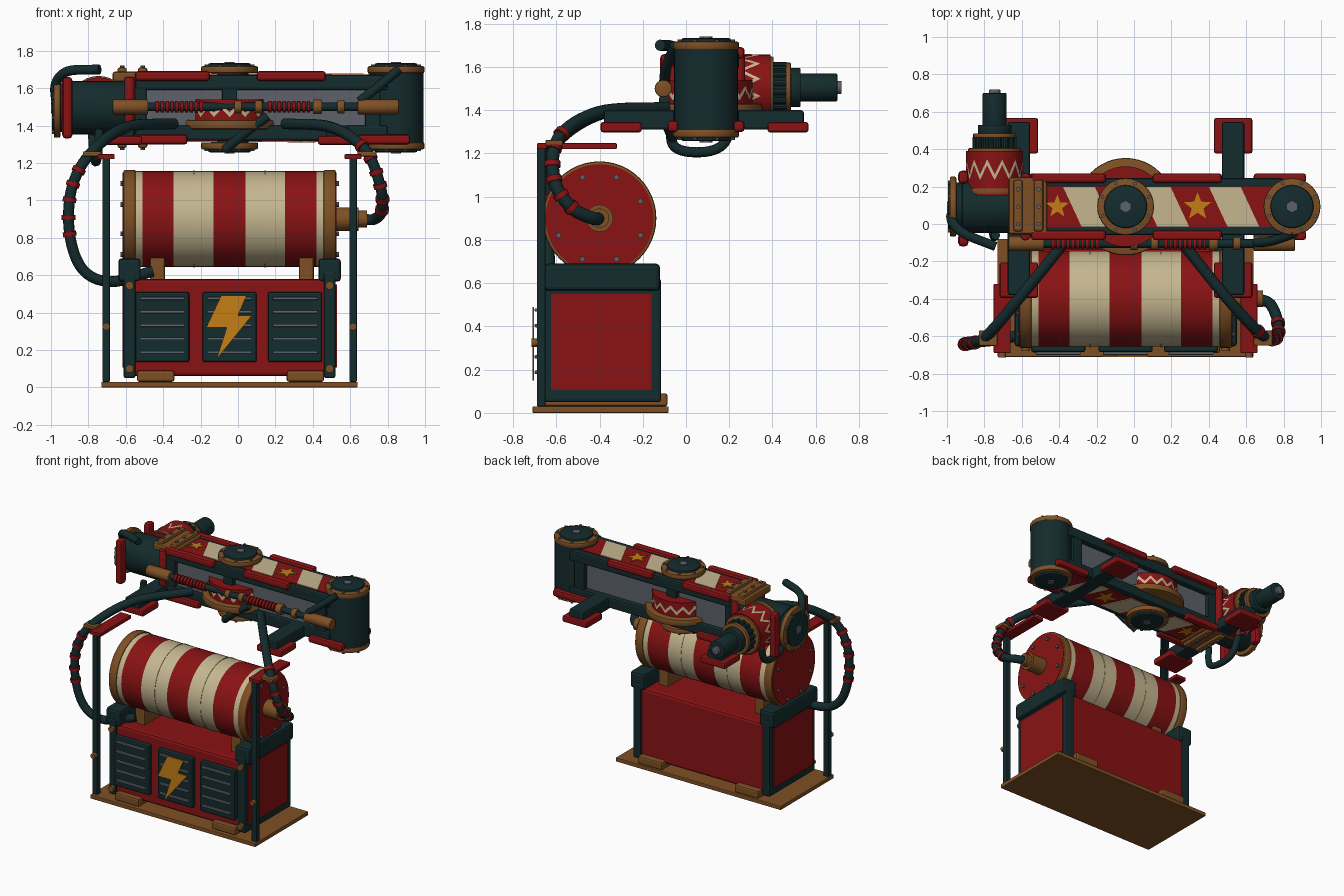
import bpy, bmesh, math
from mathutils import Vector, Matrix

if "Cube" in bpy.data.objects:
    bpy.data.objects.remove(bpy.data.objects["Cube"])


def material(name, *rgb):
    m = bpy.data.materials.new(name)
    m.use_nodes = True
    m.diffuse_color = (*rgb, 1)
    node = m.node_tree.nodes["Principled BSDF"]
    node.inputs["Base Color"].default_value = (*rgb, 1)
    node.inputs["Roughness"].default_value = 0.7
    return m


RED = material("red paint", 0.25, 0.006, 0.007)
CREAM = material("cream paint", 0.56, 0.47, 0.28)
DARK = material("dark teal metal", 0.007, 0.024, 0.026)
GREY = material("grey steel", 0.11, 0.12, 0.14)
BROWN = material("bronze", 0.21, 0.08, 0.018)
GOLD = material("gold", 0.55, 0.21, 0.008)
AXES = {"x": Vector((1, 0, 0)), "y": Vector((0, 1, 0)), "z": Vector((0, 0, 1))}


def finish(name, bm, mat, smooth=False):
    bmesh.ops.recalc_face_normals(bm, faces=bm.faces[:])
    me = bpy.data.meshes.new(name)
    bm.to_mesh(me)
    bm.free()
    me.materials.append(mat)
    ob = bpy.data.objects.new(name, me)
    bpy.context.collection.objects.link(ob)
    if smooth:
        bpy.ops.object.select_all(action="DESELECT")
        ob.select_set(True)
        bpy.context.view_layer.objects.active = ob
        bpy.ops.object.shade_smooth_by_angle(angle=math.radians(40))
    return ob


def box(name, mat, x0, x1, y0, y1, z0, z1, bevel=0.012):
    bm = bmesh.new()
    mid = Vector((x0 + x1, y0 + y1, z0 + z1)) / 2
    size = Matrix.Diagonal((x1 - x0, y1 - y0, z1 - z0, 1))
    bmesh.ops.create_cube(bm, size=1, matrix=Matrix.Translation(mid) @ size)
    if bevel:
        bmesh.ops.bevel(bm, geom=bm.edges[:], offset=bevel, segments=2, affect="EDGES", profile=0.5)
    return finish(name, bm, mat)


def rod(name, mat, a, b, r, r2=None, sides=32, bevel=0.0):
    a, b = Vector(a), Vector(b)
    bm = bmesh.new()
    rot = (b - a).to_track_quat("Z", "Y").to_matrix().to_4x4()
    bmesh.ops.create_cone(bm, cap_ends=True, segments=sides, radius1=r, radius2=r if r2 is None else r2,
                          depth=(b - a).length, matrix=Matrix.Translation((a + b) / 2) @ rot)
    if bevel:
        rims = [e for e in bm.edges if any(len(f.verts) > 4 for f in e.link_faces)]
        bmesh.ops.bevel(bm, geom=rims, offset=bevel, segments=2, affect="EDGES", profile=0.5)
    return finish(name, bm, mat, sides > 8)


def disc(name, mat, center, axis, start, end, r, **kw):
    c, d = Vector(center), AXES[axis]
    return rod(name, mat, c + d * start, c + d * end, r, **kw)


def bolt_ring(name, mat, center, axis, offset, ring_r, count, size=0.013, height=0.012):
    d = AXES[axis]
    u = Vector((d.y, d.z, d.x))
    v = d.cross(u)
    for i in range(count):
        t = math.tau * (i + 0.5) / count
        p = Vector(center) + d * offset + (u * math.cos(t) + v * math.sin(t)) * ring_r
        rod(name, mat, p - d * height, p + d * height, size, sides=8)


def plate(name, mat, points, depth):
    bm = bmesh.new()
    f = bm.faces.new([bm.verts.new(p) for p in points])
    ext = bmesh.ops.extrude_face_region(bm, geom=[f])["geom"]
    bmesh.ops.translate(bm, vec=depth, verts=[g for g in ext if isinstance(g, bmesh.types.BMVert)])
    return finish(name, bm, mat)


def spline(pts, steps=8):
    p = [Vector(q) for q in pts]
    p = [2 * p[0] - p[1]] + p + [2 * p[-1] - p[-2]]
    out = []
    for a, b, c, d in zip(p, p[1:], p[2:], p[3:]):
        for i in range(steps):
            t = i / steps
            out.append(0.5 * (2 * b + (c - a) * t + (2 * a - 5 * b + 4 * c - d) * t * t
                              + (3 * b - a - 3 * c + d) * t ** 3))
    return out + [p[-2]]


def hose(name, mat, pts, r, rings=()):
    path = spline(pts)
    cu = bpy.data.curves.new(name, "CURVE")
    cu.dimensions, cu.bevel_depth, cu.bevel_resolution, cu.use_fill_caps = "3D", r, 3, True
    sp = cu.splines.new("POLY")
    sp.points.add(len(path) - 1)
    for q, v in zip(sp.points, path):
        q.co = (*v, 1)
    sp.use_smooth = True
    cu.materials.append(mat)
    ob = bpy.data.objects.new(name, cu)
    bpy.context.collection.objects.link(ob)
    bpy.ops.object.select_all(action="DESELECT")
    ob.select_set(True)
    bpy.context.view_layer.objects.active = ob
    bpy.ops.object.convert(target="MESH")
    for k in rings:
        d = (path[k + 1] - path[k - 1]).normalized() * 0.013
        rod(name + "_ring", RED, path[k] - d, path[k] + d, r + 0.007, sides=16)


def zigzag(name, center, axis, low, high, width, r, count):
    d = AXES[axis]
    u = Vector((d.y, d.z, d.x))
    v = d.cross(u)
    bm = bmesh.new()
    pairs = []
    for i in range(count):
        t = math.tau * i / count
        p = Vector(center) + (u * math.cos(t) + v * math.sin(t)) * r + d * (high if i % 2 else low)
        pairs.append((bm.verts.new(p), bm.verts.new(p + d * width)))
    for (a, b), (c, e) in zip(pairs, pairs[1:] + pairs[:1]):
        bm.faces.new((a, c, e, b))
    finish(name, bm, CREAM)


# Base plate, feet and cabinet
box("base_plate", BROWN, -0.73, 0.64, -0.71, -0.08, 0, 0.03, 0.005)
box("cabinet", RED, -0.57, 0.48, -0.65, -0.13, 0.06, 0.58, 0.02)
for x in (-0.44, 0.36):
    box("foot", BROWN, x - 0.1, x + 0.1, -0.69, -0.085, 0.03, 0.09)
for x in (-0.43, 0.365):
    box("drum_saddle", BROWN, x - 0.04, x + 0.04, -0.55, -0.25, 0.56, 0.7)
for x, s in ((-0.58, -1), (0.49, 1)):
    box("end_frame", DARK, x - 0.032, x + 0.032, -0.66, -0.115, 0.05, 0.62)
    box("end_frame_cap", DARK, x - 0.06, x + 0.06, -0.655, -0.12, 0.565, 0.69, 0.018)
    xs = sorted((x, x + s * 0.038))
    box("end_panel", RED, *xs, -0.625, -0.16, 0.105, 0.55, 0)
    for z in (0.1, 0.545):
        disc("frame_bolt", BROWN, (x, -0.66, z), "y", -0.02, 0.01, 0.022, sides=16)

# Front vents with slats and lightning sign
for x in (-0.405, -0.045, 0.305):
    box("vent_panel", DARK, x - 0.145, x + 0.145, -0.685, -0.64, 0.135, 0.51)
    for i in range(5):
        box("vent_slat", GREY, x - 0.12, x + 0.12, -0.7, -0.68, 0.18 + i * 0.072, 0.195 + i * 0.072, 0.004)
zap = [(-0.09, 0.49), (0.045, 0.49), (0, 0.385), (0.075, 0.385), (-0.115, 0.15), (-0.06, 0.32), (-0.17, 0.32)]
plate("lightning_sign", GOLD, [(x, -0.702, z) for x, z in zap], (0, -0.009, 0))

# Posts with overhead arms
for x in (-0.705, 0.615):
    box("post", DARK, x - 0.02, x + 0.02, -0.69, -0.65, 0.03, 1.225, 0.004)
    box("post_arm", RED, x - 0.045, x + 0.045, -0.69, -0.32, 1.22, 1.247, 0.005)
    disc("post_bolt", BROWN, (x, -0.69, 0.325), "y", -0.025, 0.01, 0.02, sides=12)
    side = math.copysign(0.075, x)
    box("hose_clamp", BROWN, x + side - 0.05, x + side + 0.05, -0.65, -0.57, 1.235, 1.262, 0.005)

# Striped drum
DRUM = (0, -0.4, 0.9)
edges = [-0.55, -0.51, -0.345, -0.13, 0.04, 0.25, 0.42, 0.46]
for i, (a, b) in enumerate(zip(edges, edges[1:])):
    disc("drum_stripe", RED if i % 2 else CREAM, DRUM, "x", a, b, 0.256, sides=48)
for x in (-0.235, 0.145):
    disc("drum_seam", CREAM, DRUM, "x", x - 0.004, x + 0.004, 0.259, sides=48)
for x in (-0.58, 0.49):
    s = math.copysign(1, x)
    disc("drum_rim", BROWN, DRUM, "x", x - 0.033, x + 0.033, 0.263, sides=48, bevel=0.01)
    disc("drum_end", RED, DRUM, "x", *sorted((x, x + s * 0.037)), 0.25, sides=48)
    bolt_ring("drum_bolt", GREY, DRUM, "x", x + s * 0.037, 0.205, 8)
disc("drum_hub", BROWN, DRUM, "x", 0.52, 0.645, 0.063)
disc("drum_hub_tip", BROWN, DRUM, "x", 0.64, 0.69, 0.045)

# Supply hoses
hose("left_hose", DARK, [(-0.34, -0.06, 1.41), (-0.6, -0.38, 1.39), (-0.79, -0.6, 1.25), (-0.89, -0.64, 1.06),
     (-0.9, -0.64, 0.82), (-0.83, -0.63, 0.63), (-0.68, -0.61, 0.565), (-0.46, -0.55, 0.62)], 0.03,
     (20, 23, 26, 29, 32))
hose("right_hose", DARK, [(0.25, -0.09, 1.41), (0.5, -0.4, 1.39), (0.68, -0.59, 1.27), (0.76, -0.61, 1.08),
     (0.77, -0.53, 0.95), (0.73, -0.43, 0.9), (0.66, -0.4, 0.9)], 0.03, (15, 18, 21, 24, 28, 32))

# Boom: core, edge rails and patterned skins
CY, CZ = 0.093, 1.495
box("boom_core", GREY, -0.52, 0.8, -0.02, 0.205, 1.36, 1.64, 0)
for y in (-0.035, 0.22):
    for z in (1.36, 1.63):
        box("boom_rail", DARK, -0.55, 0.8, y - 0.025, y + 0.025, z - 0.04, z + 0.04)
    for x in (-0.53, -0.045, 0.72):
        box("boom_strut", DARK, x - 0.04, x + 0.04, y - 0.02, y + 0.02, 1.36, 1.63, 0.005)
    out = y + math.copysign(0.025, y)
    for z, spans in ((1.665, ((-0.55, -0.15), (0.1, 0.47))), (1.325, ((-0.56, -0.27), (0.64, 0.92)))):
        for a, b in spans:
            box("edge_guard", RED, a, b, out - 0.026, out + 0.026, z - 0.026, z + 0.026, 0.015)
    disc("wrist_guard", RED, (-0.58, out, 0), "z", 1.37, 1.66, 0.028, sides=16, bevel=0.01)
for s in (-1, 1):
    lay = Vector((0, 0, s * 0.004))
    top = CZ + s * 0.178
    box("boom_skin", RED, -0.52, 0.8, -0.015, 0.2, *sorted((CZ + s * 0.13, top)), 0)
    for x in (-0.245, 0.16, 0.535):
        corners = [(x - 0.135, 0.2), (x + 0.035, 0.2), (x + 0.135, -0.015), (x - 0.035, -0.015)]
        plate("skin_stripe", CREAM, [(a, b, top) for a, b in corners], lay)
    for x, r in ((-0.41, 0.065), (0.34, 0.078)):
        star = []
        for i in range(10):
            t = math.pi / 2 + i * math.pi / 5
            q = r if i % 2 == 0 else r * 0.42
            star.append((x + q * math.cos(t), CY + q * math.sin(t), top))
        plate("star", GOLD, star, lay * 1.8)
    # Joint flanges and wrist collar
    for x in (-0.045, 0.845):
        c = (x, CY, CZ)
        disc("joint_flange", BROWN, c, "z", *sorted((s * 0.185, s * 0.222)), 0.152, bevel=0.008)
        disc("joint_cap", DARK, c, "z", *sorted((s * 0.2, s * 0.238)), 0.115, bevel=0.01)
        disc("joint_nut", GREY, c, "z", *sorted((s * 0.2, s * 0.245)), 0.03, sides=6)
        bolt_ring("joint_bolt", GREY, c, "z", s * 0.22, 0.133, 8, 0.01)
    box("wrist_collar", BROWN, -0.67, -0.465, -0.055, 0.25, *sorted((CZ + s * 0.14, CZ + s * 0.193)))
    for x in (-0.62, -0.51):
        box("collar_rib", BROWN, x - 0.025, x + 0.025, -0.04, 0.235, *sorted((CZ + s * 0.18, CZ + s * 0.215)))
        for y in (0, CY, 0.185):
            disc("collar_bolt", GREY, (x, y, CZ), "z", *sorted((s * 0.2, s * 0.225)), 0.012, sides=8)
disc("elbow", DARK, (0.845, CY, CZ), "z", -0.19, 0.19, 0.148)
disc("center_joint", DARK, (-0.045, CY, CZ), "z", -0.19, 0.19, 0.1)
disc("turntable", BROWN, (-0.045, CY, 0), "z", 1.38, 1.43, 0.26, sides=48, bevel=0.01)
disc("turntable_drum", RED, (-0.045, CY, 0), "z", 1.42, 1.54, 0.215, sides=48)
zigzag("turntable_zigzag", (-0.045, CY, 0), "z", 1.445, 1.49, 0.025, 0.219, 32)

# Cross bars with pads
for x in (-0.615, 0.53):
    box("cross_bar", DARK, x - 0.06, x + 0.06, -0.38, 0.545, 1.31, 1.4)
    for y in (-0.3, 0.472):
        box("bar_pad", RED, x - 0.103, x + 0.103, y - 0.095, y + 0.095, 1.297, 1.345)

# Side pipe with ribbed sleeves
PIPE = (0, -0.105, 1.5)
disc("side_pipe", DARK, PIPE, "x", -0.6, 0.75, 0.022, sides=16)
for a, b, r in ((-0.67, -0.48, 0.04), (-0.02, 0.02, 0.035), (0.09, 0.13, 0.035), (0.4, 0.45, 0.038), (0.53, 0.57, 0.035),
                (0.64, 0.86, 0.04)):
    disc("pipe_coupling", BROWN, PIPE, "x", a, b, r, sides=20, bevel=0.006)
for a, n in ((-0.44, 10), (0.16, 9)):
    for i in range(n):
        disc("pipe_rib", RED, PIPE, "x", a + i * 0.026, a + i * 0.026 + 0.018, 0.031, sides=16)
hose("elbow_hose", DARK, [(0.65, -0.1, 1.53), (0.74, -0.09, 1.6), (0.86, -0.05, 1.7)], 0.025)
hose("under_hose", DARK, [(-0.07, -0.06, 1.27), (0.05, -0.1, 1.37), (0.16, -0.1, 1.45)], 0.025)

# Wrist housing and end flange
disc("wrist_housing", DARK, (0, CY, CZ), "x", -0.92, -0.5, 0.142, bevel=0.015)
disc("wrist_flange", BROWN, (0, CY, CZ), "x", -0.985, -0.95, 0.16, bevel=0.008)
disc("wrist_neck", DARK, (0, CY, CZ), "x", -0.96, -0.9, 0.13)
disc("wrist_cap", DARK, (0, CY, CZ), "x", -0.995, -0.96, 0.12)
disc("wrist_nut", GREY, (0, CY, CZ), "x", -1, -0.97, 0.03, sides=6)
bolt_ring("wrist_bolt", GREY, (0, CY, CZ), "x", -0.983, 0.14, 8, 0.01)
for y in (-0.085, 0.25):
    box("wrist_bumper", RED, -0.94, -0.885, y - 0.035, y + 0.035, 1.33, 1.66, 0.02)

# Rear tool: banded barrel, gear, plunger
TOOL = (-0.745, 0, CZ + 0.01)
disc("tool_barrel", RED, TOOL, "y", 0.15, 0.39, 0.152)
zigzag("tool_zigzag", TOOL, "y", 0.235, 0.315, 0.03, 0.156, 24)
for a, b, r, m in ((0.16, 0.19, 0.16, BROWN), (0.375, 0.405, 0.142, BROWN), (0.4, 0.465, 0.105, DARK),
                   (0.46, 0.485, 0.115, BROWN), (0.48, 0.53, 0.09, DARK), (0.5, 0.7, 0.064, DARK),
                   (0.69, 0.72, 0.03, GREY)):
    disc("tool_section", m, TOOL, "y", a, b, r, bevel=0.005)
bolt_ring("gear_tooth", DARK, TOOL, "y", 0.435, 0.105, 16, 0.015, 0.03)
hose("wrist_hose", DARK, [(-0.97, 0.07, 1.5), (-0.975, 0.02, 1.62), (-0.91, -0.05, 1.69), (-0.74, -0.12, 1.7)], 0.026)
hose("tool_hose", DARK, [(-0.74, -0.06, 1.38), (-0.75, -0.06, 1.24), (-0.76, 0.05, 1.205), (-0.77, 0.17, 1.24),
     (-0.78, 0.23, 1.38)], 0.024)
